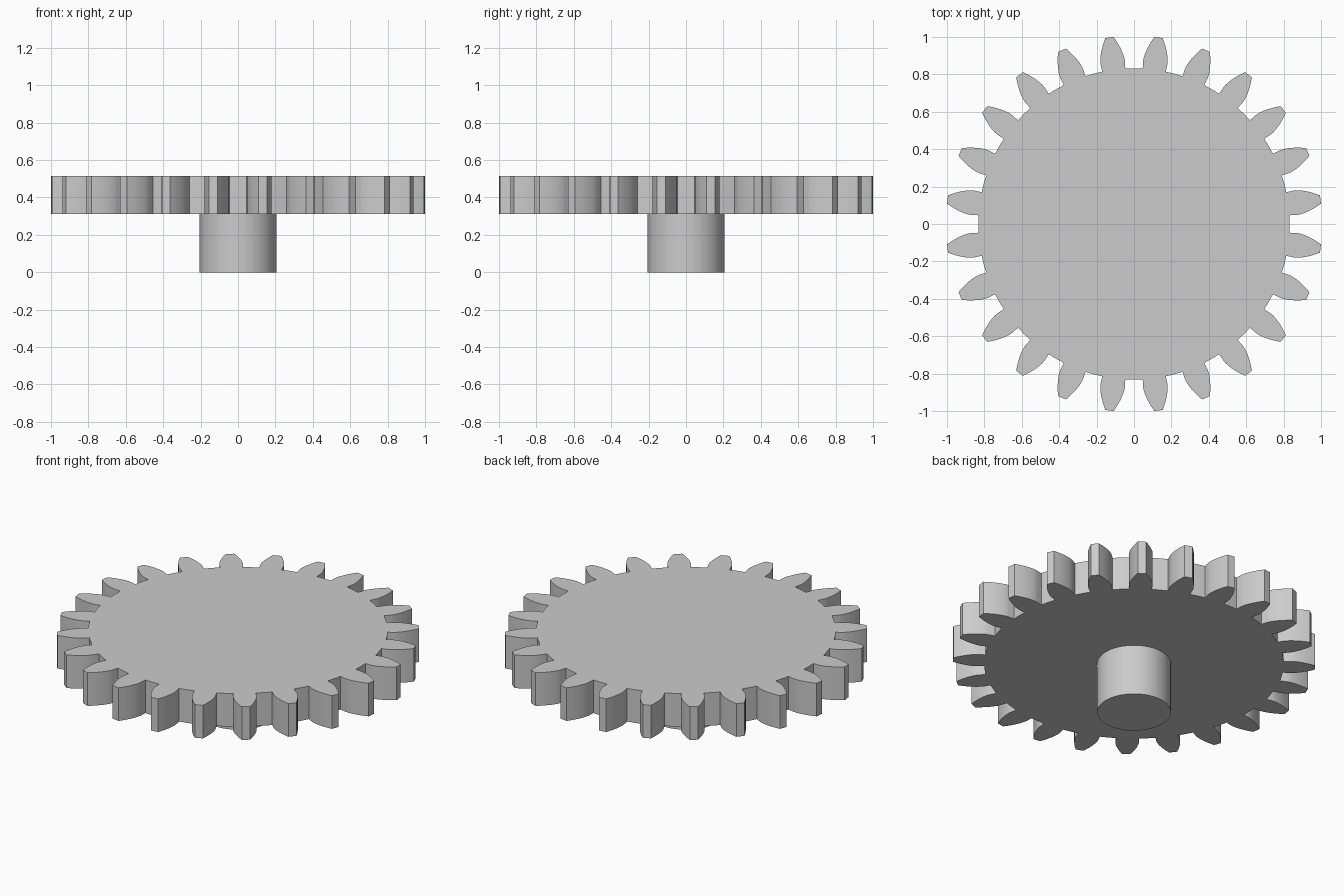
import bpy, bmesh
from math import acos, cos, sin, tan, pi, radians

if "Cube" in bpy.data.objects:
    bpy.data.objects.remove(bpy.data.objects["Cube"])

TEETH, Z0, Z1 = 24, 0.311, 0.514
TIP, BASE, ROOT = 1.0058, 0.873, 0.832
HALF_BASE = radians(4.3)      # half tooth angle at the base circle
STEPS = 8

# Involute flank as (radius, half angle), from root to tip
flank = [(ROOT, HALF_BASE)]
for i in range(STEPS + 1):
    r = BASE + (TIP - BASE) * (i / STEPS) ** 1.5
    a = acos(min(1, BASE / r))
    flank.append((r, HALF_BASE - (tan(a) - a)))

# Outline of all teeth
outline = []
for t in range(TEETH):
    mid = (t + 0.5) * 2 * pi / TEETH
    tooth = [(r, mid - h) for r, h in flank] + [(TIP, mid)]
    tooth += [(r, mid + h) for r, h in reversed(flank)]
    tooth.append((ROOT, (t + 1) * 2 * pi / TEETH))
    outline += tooth


def smooth(ob):
    bpy.ops.object.select_all(action='DESELECT')
    bpy.context.view_layer.objects.active = ob
    ob.select_set(True)
    bpy.ops.object.shade_smooth_by_angle(angle=radians(25))


# Gear wheel: extruded outline
bm = bmesh.new()
face = bm.faces.new([bm.verts.new((r * cos(a), r * sin(a), Z0)) for r, a in outline])
top = bmesh.ops.extrude_face_region(bm, geom=[face], use_keep_orig=True)["geom"]
bmesh.ops.translate(bm, vec=(0, 0, Z1 - Z0),
                    verts=[v for v in top if isinstance(v, bmesh.types.BMVert)])
bmesh.ops.recalc_face_normals(bm, faces=bm.faces)
mesh = bpy.data.meshes.new("gear_wheel")
bm.to_mesh(mesh)
bm.free()
wheel = bpy.data.objects.new("gear_wheel", mesh)
bpy.context.collection.objects.link(wheel)
smooth(wheel)

# Shaft stub under the wheel
bpy.ops.mesh.primitive_cylinder_add(vertices=64, radius=0.205, depth=Z0,
                                    location=(0, 0, Z0 / 2))
shaft = bpy.context.object
shaft.name = "shaft"
smooth(shaft)
